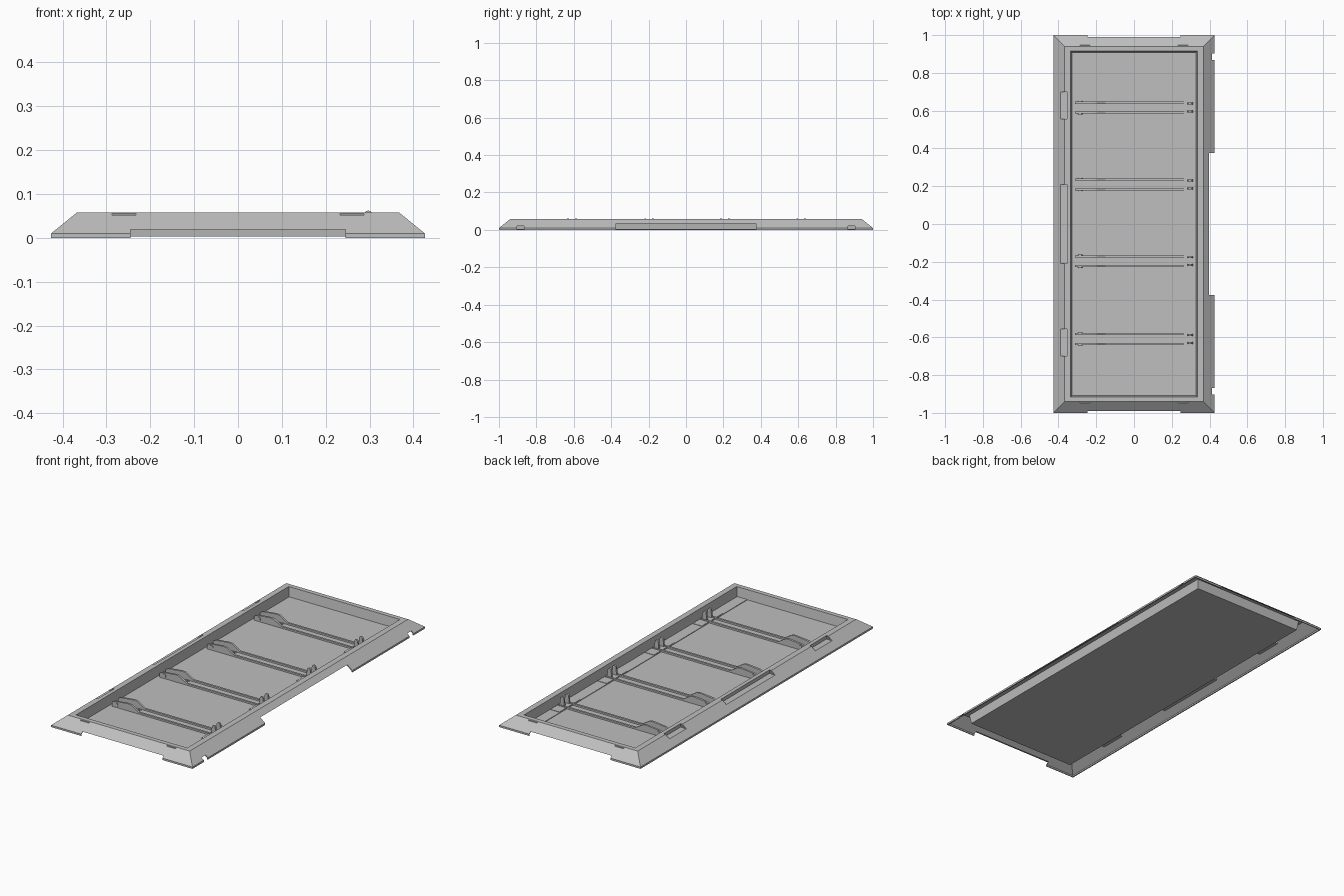
import bpy, bmesh, math

cube = bpy.data.objects.get("Cube")
if cube:
    bpy.data.objects.remove(cube, do_unlink=True)

# Single plastic colour
grey = bpy.data.materials.new("light_grey")
grey.use_nodes = True
COLOUR = (0.52, 0.52, 0.52, 1)
grey.diffuse_color = COLOUR
grey.node_tree.nodes["Principled BSDF"].inputs["Base Color"].default_value = COLOUR


def finish(bm, name):
    bmesh.ops.recalc_face_normals(bm, faces=bm.faces)
    mesh = bpy.data.meshes.new(name)
    bm.to_mesh(mesh)
    bm.free()
    mesh.materials.append(grey)
    obj = bpy.data.objects.new(name, mesh)
    bpy.context.collection.objects.link(obj)
    return obj


def box(name, x0, x1, y0, y1, z0, z1):
    bm = bmesh.new()
    bmesh.ops.create_cube(bm, size=1)
    for v in bm.verts:
        v.co.x = x1 if v.co.x > 0 else x0
        v.co.y = y1 if v.co.y > 0 else y0
        v.co.z = z1 if v.co.z > 0 else z0
    return finish(bm, name)


def extrude_profile(name, points, y, width):
    """Plate standing in the xz plane, centred on y."""
    bm = bmesh.new()
    face = bm.faces.new([bm.verts.new((x, y - width / 2, z)) for x, z in points])
    out = bmesh.ops.extrude_face_region(bm, geom=[face])
    for v in out["geom"]:
        if isinstance(v, bmesh.types.BMVert):
            v.co.y += width
    return finish(bm, name)


# Hollow frame and pan: rectangular rings from the pan's underside to its floor
RINGS = [
    (0.334, 0.914, 0.003), (0.341, 0.921, 0.053), (0.363, 0.936, 0.053),
    (0.420, 0.995, 0.008), (0.420, 0.995, 0.0), (0.426, 1.0, 0.0),
    (0.426, 1.0, 0.010), (0.367, 0.940, 0.058), (0.335, 0.915, 0.058),
    (0.327, 0.907, 0.007),
]
bm = bmesh.new()
loops = [[bm.verts.new((sx * x, sy * y, z))
          for sx, sy in ((-1, -1), (1, -1), (1, 1), (-1, 1))] for x, y, z in RINGS]
for a, b in zip(loops, loops[1:]):
    for i in range(4):
        j = (i + 1) % 4
        bm.faces.new((a[i], a[j], b[j], b[i]))
bm.faces.new(loops[0])
bm.faces.new(loops[-1])
tray = finish(bm, "tray_frame")

# Cut-outs in the frame
cutters = []


def cut(*dims):
    cutters.append(box("cutter", *dims))


cut(0.385, 0.5, -0.375, 0.375, -0.1, 0.034)
SIDE_SLOTS = ((-0.70, -0.555), (-0.21, 0.21), (0.555, 0.70))
for y0, y1 in SIDE_SLOTS:
    cut(-0.5, -0.356, y0, y1, 0.039, 0.1)
for s in (-1, 1):
    cut(0.405, 0.5, s * 0.885 - 0.018, s * 0.885 + 0.018, -0.1, 0.021)
    ends = sorted((s * 0.97, s * 1.1))
    cut(-0.245, 0.245, *ends, -0.1, 0.019)
    ends = sorted((s * 0.943, s * 0.96))
    for x in (-0.26, 0.26):
        cut(x - 0.027, x + 0.027, *ends, 0.052, 0.1)
for cutter in cutters:
    mod = tray.modifiers.new("cut", "BOOLEAN")
    mod.operation = "DIFFERENCE"
    mod.solver = "EXACT"
    mod.object = cutter
    cutter.hide_render = True
    cutter.hide_set(True)
bpy.context.view_layer.update()
baked = bpy.data.meshes.new_from_object(
    tray.evaluated_get(bpy.context.evaluated_depsgraph_get()))
tray.modifiers.clear()
tray.data = baked
for cutter in cutters:
    bpy.data.objects.remove(cutter, do_unlink=True)

# Shelves and back walls closing the side slots
for y0, y1 in SIDE_SLOTS:
    box("slot_shelf", -0.387, -0.352, y0, y1, 0.035, 0.039)
    box("slot_wall", -0.356, -0.352, y0, y1, 0.036, 0.057)

# Shallow strip along the left side of the floor
box("floor_strip", 0.265, 0.325, -0.905, 0.905, 0.006, 0.010)

# Rail profile with a tall bracket at its outer end
FLOOR = 0.006
RAIL = [(-0.312, FLOOR), (-0.312, 0.030), (-0.295, 0.038), (-0.215, 0.046),
        (-0.195, 0.044), (-0.150, 0.016), (0.320, 0.016), (0.320, FLOOR)]
# Clip post with a rounded top
POST = [(0.283, FLOOR), (0.313, FLOOR), (0.307, 0.052)]
POST += [(0.297 + 0.010 * math.cos(a), 0.052 + 0.010 * math.sin(a))
         for a in (math.pi * i / 8 for i in range(1, 9))]

for centre in (-0.609, -0.197, 0.209, 0.616):
    box("clip_pad", 0.268, 0.323, centre - 0.09, centre + 0.09, 0.008, 0.012)
    for s in (-1, 1):
        y = centre + s * 0.026
        extrude_profile("support_rail", RAIL, y, 0.011)
        extrude_profile("clip_post", POST, centre + s * 0.021, 0.010)
        # Round boss on the bracket's outer face
        bm = bmesh.new()
        bmesh.ops.create_cone(bm, cap_ends=True, segments=16, radius1=0.012,
                              radius2=0.012, depth=0.014)
        for v in bm.verts:
            x, d, z = v.co.x, v.co.z, v.co.y
            v.co = (x - 0.285, y + s * 0.002 + d, z + 0.022)
        finish(bm, "bracket_boss")
    # Small spacers between the rails
    for i in (-1, 0, 1):
        box("spacer", -0.185, -0.165, centre + i * 0.014 - 0.002,
            centre + i * 0.014 + 0.002, FLOOR, 0.011)
